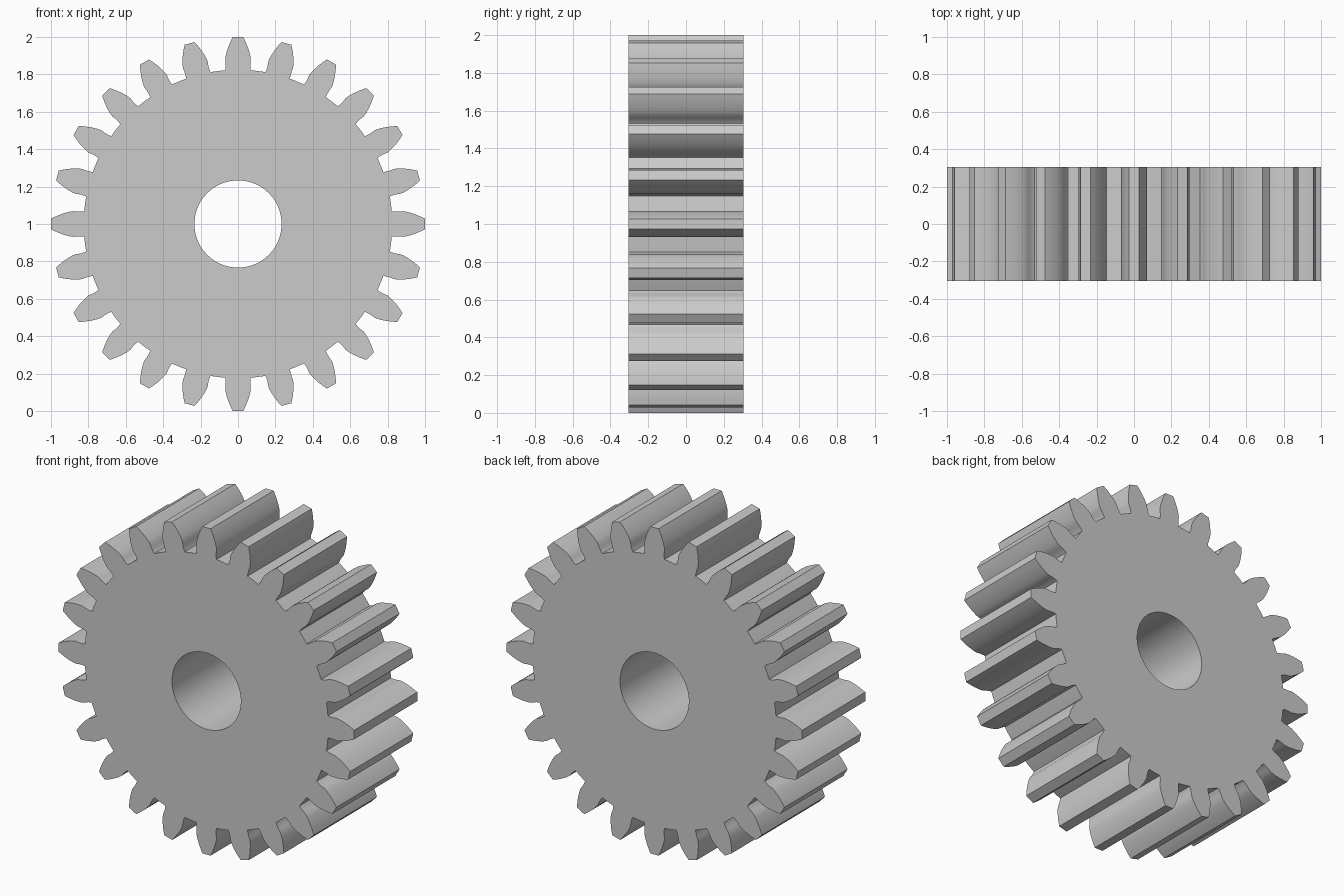
import bpy, bmesh
from math import sin, cos, tan, acos, pi, radians

if "Cube" in bpy.data.objects:
    bpy.data.objects.remove(bpy.data.objects["Cube"])

TEETH = 24
TIP_R, ROOT_R, BORE_R = 1.0, 0.825, 0.233
HALF_DEPTH = 0.305
PITCH_R = TIP_R * TEETH / (TEETH + 2)
BASE_R = PITCH_R * cos(radians(20))
STEP = 2 * pi / TEETH


def involute(a):
    return tan(a) - a


def half_angle(r):
    """Angular half-thickness of an involute tooth at radius r."""
    return pi / (2 * TEETH) + involute(radians(20)) - involute(acos(min(1, BASE_R / r)))


# One flank: small root flare, then involute up to the flat tip
flank = [(ROOT_R, 0.0825), (0.834, 0.0795), (0.848, 0.0775), (0.866, 0.0765)]
flank += [(r, half_angle(r)) for r in (0.885, 0.905, 0.925, 0.945, 0.965, 0.983, TIP_R)]

# One sector, from gap centre to gap centre, as (radius, angle)
outer = [(ROOT_R, -STEP / 2)] + [(r, -a) for r, a in flank]
outer += [(r, -a) for r, a in reversed(outer)]
inner = [(BORE_R, STEP * (0.5 - i / 4)) for i in range(5)]
sector = outer + inner

# Front face repeated around the axle, then extruded to the back
bm = bmesh.new()
for i in range(TEETH):
    bm.faces.new([bm.verts.new((r * sin(a + i * STEP), -HALF_DEPTH, 1 + r * cos(a + i * STEP)))
                  for r, a in sector])
bmesh.ops.remove_doubles(bm, verts=bm.verts, dist=1e-5)
front = bm.faces[:]
ext = bmesh.ops.extrude_face_region(bm, geom=front, use_keep_orig=True)
back = [v for v in ext["geom"] if isinstance(v, bmesh.types.BMVert)]
bmesh.ops.translate(bm, verts=back, vec=(0, 2 * HALF_DEPTH, 0))
bmesh.ops.recalc_face_normals(bm, faces=bm.faces)

mesh = bpy.data.meshes.new("spur_gear")
bm.to_mesh(mesh)
bm.free()
gear = bpy.data.objects.new("spur_gear", mesh)
bpy.context.collection.objects.link(gear)

# Smooth flanks and bore, crisp tooth edges
bpy.context.view_layer.objects.active = gear
gear.select_set(True)
bpy.ops.object.shade_smooth_by_angle(angle=radians(30))
